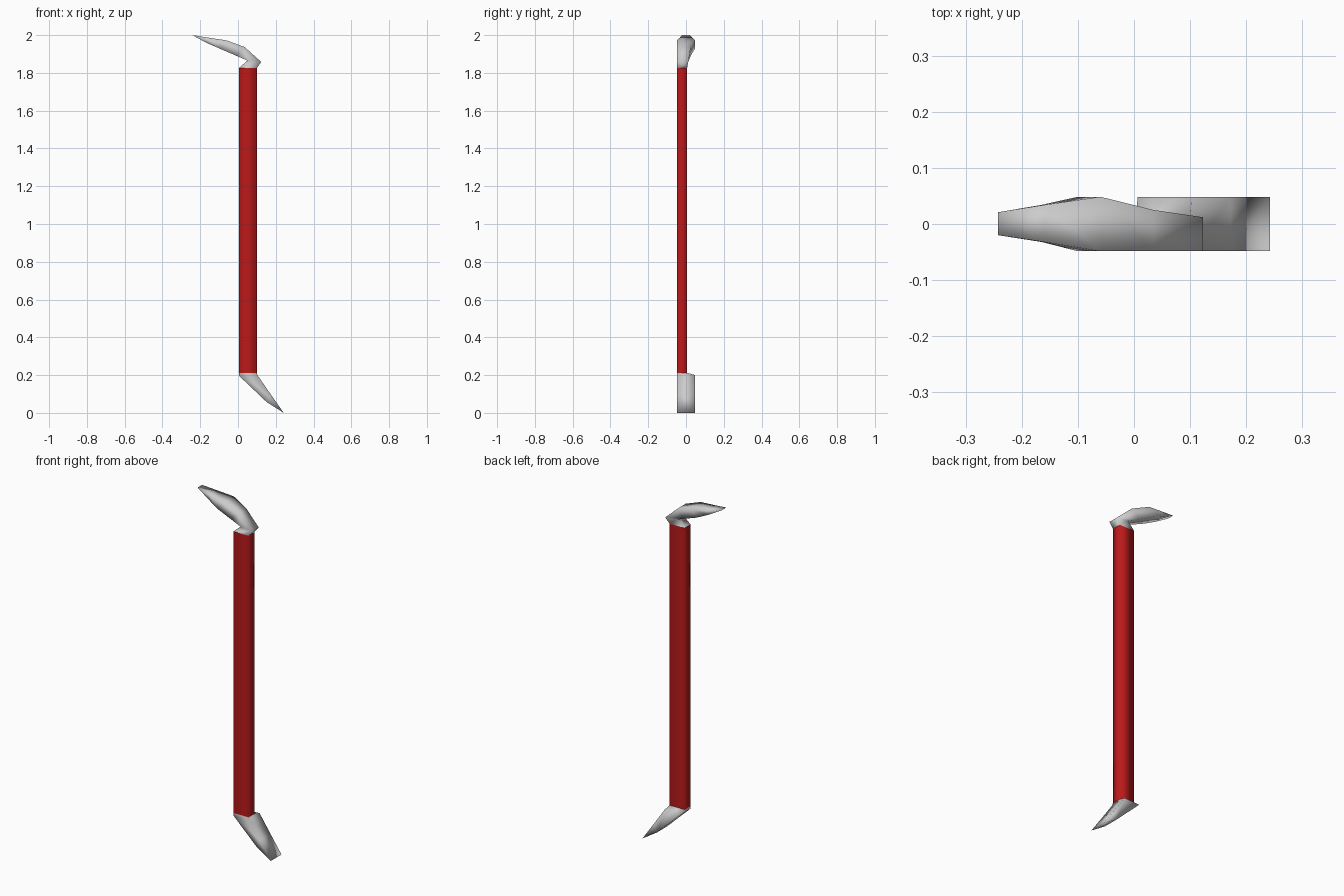
import bpy, bmesh

if "Cube" in bpy.data.objects:
    bpy.data.objects.remove(bpy.data.objects["Cube"])

W = 0.0485      # half width of the heads in y
S = 0.006       # back face of the shaft in y


def loft(name, rings, material=None):
    """Four-sided tube; ring = (inner xz, outer xz, y front, y back)."""
    bm = bmesh.new()
    loops = []
    for (xi, zi), (xo, zo), y0, y1 in rings:
        pts = [(xi, y0, zi), (xo, y0, zo), (xo, y1, zo), (xi, y1, zi)]
        loops.append([bm.verts.new(p) for p in pts])
    for a, b in zip(loops, loops[1:]):
        for i in range(4):
            j = (i + 1) % 4
            bm.faces.new((a[i], a[j], b[j], b[i]))
    # collapse blade tips to a single edge
    bmesh.ops.remove_doubles(bm, verts=bm.verts, dist=0.0005)
    bmesh.ops.dissolve_degenerate(bm, edges=bm.edges, dist=0.0001)
    bmesh.ops.recalc_face_normals(bm, faces=bm.faces)
    for f in bm.faces:
        f.smooth = True
    me = bpy.data.meshes.new(name)
    bm.to_mesh(me)
    bm.free()
    if material:
        me.materials.append(material)
    ob = bpy.data.objects.new(name, me)
    bpy.context.collection.objects.link(ob)
    return ob


red = bpy.data.materials.new("red_paint")
red.diffuse_color = (0.5, 0.01, 0.01, 1)
red.use_nodes = True
red.node_tree.nodes["Principled BSDF"].inputs["Base Color"].default_value = red.diffuse_color

# Red rectangular shaft
loft("shaft", [
    ((0.005, 0.212), (0.10, 0.212), -W, S),
    ((0.005, 1.826), (0.10, 1.826), -W, S),
], red)

# Bent hook at the top, flaring then narrowing to a blade
loft("top_hook", [
    ((0.005, 1.826), (0.10, 1.826), -W, S),
    ((0.050, 1.865), (0.123, 1.858), -W, 0.012),
    ((-0.010, 1.891), (0.035, 1.937), -W, 0.025),
    ((-0.100, 1.930), (-0.060, 1.972), -W, W),
    ((-0.165, 1.958), (-0.160, 1.987), -0.032, 0.034),
    ((-0.242, 2.0), (-0.242, 2.0), -0.020, 0.021),
])

# Wide chisel at the bottom
loft("bottom_chisel", [
    ((0.005, 0.212), (0.10, 0.212), -W, S),
    ((0.006, 0.196), (0.103, 0.200), -W, W),
    ((0.152, 0.057), (0.172, 0.100), -W, W),
    ((0.242, 0.0), (0.242, 0.0), -W, W),
])
